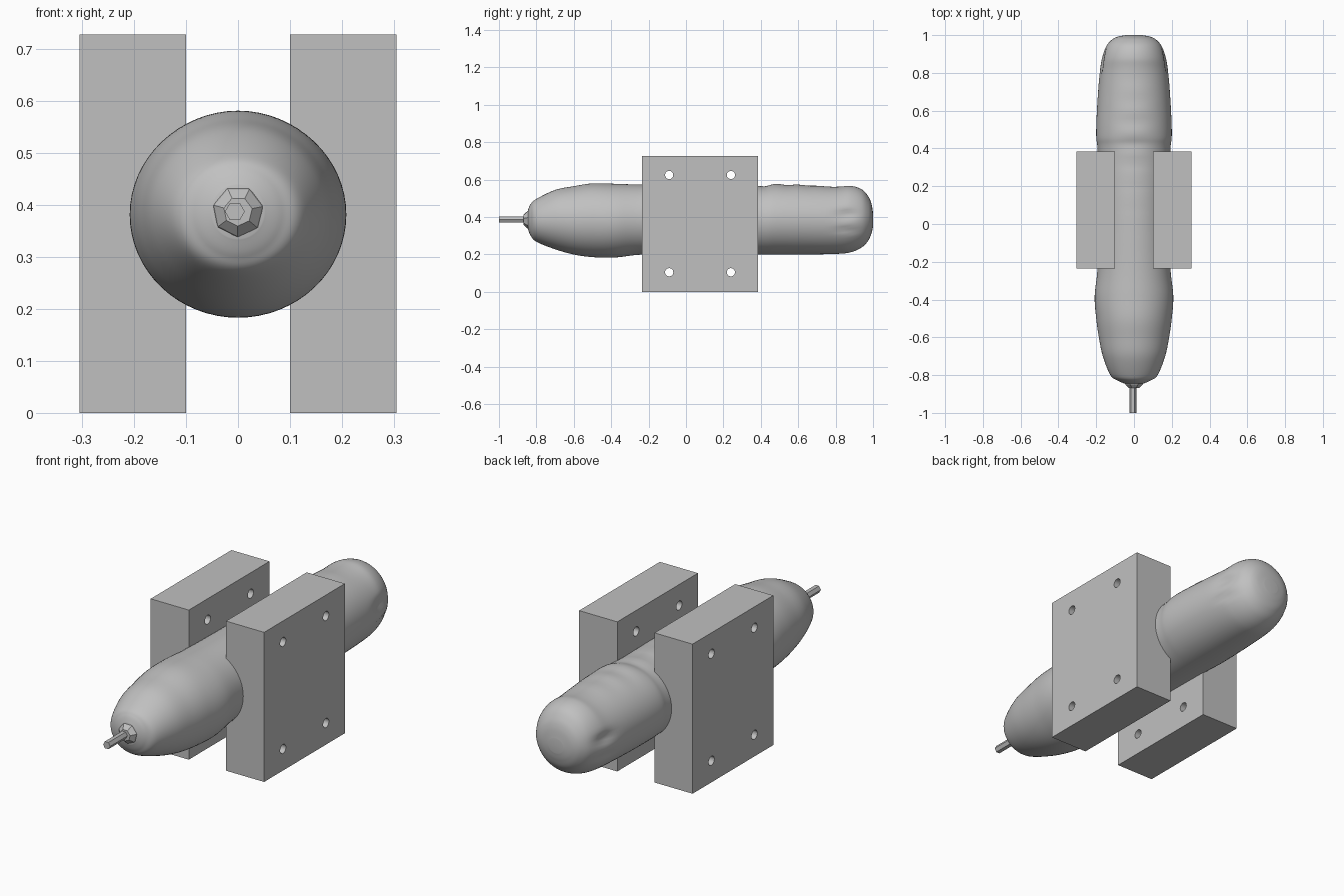
import bpy, bmesh, math
from mathutils import Matrix, Vector

cube = bpy.data.objects.get("Cube")
if cube:
    bpy.data.objects.remove(cube, do_unlink=True)

GREY = bpy.data.materials.new("plain grey")
GREY.use_nodes = True
GREY.diffuse_color = (0.53, 0.53, 0.53, 1)
GREY.node_tree.nodes["Principled BSDF"].inputs["Base Color"].default_value = GREY.diffuse_color


def make_object(name, bm, smooth_angle=None):
    bmesh.ops.recalc_face_normals(bm, faces=bm.faces)
    mesh = bpy.data.meshes.new(name)
    bm.to_mesh(mesh)
    bm.free()
    mesh.materials.append(GREY)
    obj = bpy.data.objects.new(name, mesh)
    bpy.context.collection.objects.link(obj)
    bpy.ops.object.select_all(action="DESELECT")
    obj.select_set(True)
    bpy.context.view_layer.objects.active = obj
    if smooth_angle:
        bpy.ops.object.shade_smooth_by_angle(angle=math.radians(smooth_angle))
    return obj


def loft(rings):
    """Skin a list of closed rings and cap both ends."""
    bm = bmesh.new()
    loops = [[bm.verts.new(p) for p in ring] for ring in rings]
    count = len(loops[0])
    for a, b in zip(loops, loops[1:]):
        for i in range(count):
            j = (i + 1) % count
            bm.faces.new((a[i], a[j], b[j], b[i]))
    bm.faces.new(loops[0])
    bm.faces.new(loops[-1])
    return bm


def catmull(a, b, c, d, t):
    return 0.5 * (2 * b + (c - a) * t + (2 * a - 5 * b + 4 * c - d) * t * t
                  + (3 * b - a - 3 * c + d) * t ** 3)


def bump(value, centre, width):
    return math.exp(-((value - centre) / width) ** 2)


# Long rounded body: station y, half width, bottom z, top z
STATIONS = [Vector(s) for s in (
    (-0.845, 0.05, 0.335, 0.438), (-0.83, 0.085, 0.30, 0.47),
    (-0.80, 0.125, 0.268, 0.497), (-0.70, 0.165, 0.228, 0.545),
    (-0.60, 0.186, 0.20, 0.565), (-0.50, 0.20, 0.186, 0.58),
    (-0.38, 0.208, 0.184, 0.578), (-0.22, 0.192, 0.20, 0.573),
    (0.10, 0.185, 0.20, 0.57), (0.38, 0.192, 0.20, 0.565),
    (0.47, 0.20, 0.20, 0.574), (0.62, 0.195, 0.20, 0.571),
    (0.80, 0.182, 0.203, 0.562), (0.88, 0.17, 0.212, 0.567),
    (0.94, 0.148, 0.238, 0.548), (0.975, 0.118, 0.275, 0.51),
    (0.992, 0.085, 0.315, 0.47), (1.0, 0.04, 0.35, 0.42))]
SIDES, STEPS = 64, 8


def body_ring(y, half_width, low, high):
    ring = []
    middle, half_height = (low + high) / 2, (high - low) / 2
    for i in range(SIDES):
        a = math.tau * i / SIDES
        x, z = half_width * math.cos(a), middle + half_height * math.sin(a)
        # soft pinched hollows on both flanks near the rounded end
        dent = bump(y, 0.86, 0.06) * (bump(z, 0.415, 0.025) + 0.5 * bump(z, 0.33, 0.012))
        x *= 1 - 0.09 * dent
        # faint ripples along the upper ridge
        z += 0.003 * math.sin(y * 55) * max(0, math.sin(a)) ** 8 * bump(y, 0.4, 0.3)
        ring.append((x, y, z))
    return ring


samples = []
last = len(STATIONS) - 1
for k in range(last):
    quad = [STATIONS[min(max(k + o, 0), last)] for o in (-1, 0, 1, 2)]
    samples += [catmull(*quad, s / STEPS) for s in range(STEPS)]
samples.append(STATIONS[last])
make_object("body", loft([body_ring(*s) for s in samples]), 50)


def disc(y, radius, sides, x=0.0, z=0.387, turn=0.0):
    return [(x + radius * math.cos(turn + math.tau * i / sides), y,
             z + radius * math.sin(turn + math.tau * i / sides)) for i in range(sides)]


# Faceted collar and thin six-sided stem on the front tip
make_object("collar", loft([disc(-0.82, 0.058, 7, turn=0.3), disc(-0.85, 0.047, 7, turn=0.2),
                            disc(-0.868, 0.028, 7, turn=0.2)]))
make_object("stem", loft([disc(-1.0, 0.019, 6, x=-0.006), disc(-0.8, 0.019, 6, x=-0.006)]))


# Two side blocks, each drilled by four bolt holes
def box(low, high):
    bm = bmesh.new()
    low, high = Vector(low), Vector(high)
    bmesh.ops.create_cube(bm, size=1)
    bmesh.ops.scale(bm, vec=high - low, verts=bm.verts)
    bmesh.ops.translate(bm, vec=(low + high) / 2, verts=bm.verts)
    return bm


def bolt_holes():
    bm = bmesh.new()
    for y in (-0.09, 0.24):
        for z in (0.105, 0.625):
            place = Matrix.Translation((0, y, z)) @ Matrix.Rotation(math.pi / 2, 4, "Y")
            bmesh.ops.create_cone(bm, cap_ends=True, segments=24, radius1=0.022,
                                  radius2=0.022, depth=1, matrix=place)
    return make_object("hole_cutter", bm)


cutter = bolt_holes()
cutter.hide_render = True
for name, inner, outer in (("left_block", 0.1, 0.305), ("right_block", -0.305, -0.1)):
    block = make_object(name, box((inner, -0.235, 0), (outer, 0.385, 0.727)))
    drill = block.modifiers.new("bolt holes", "BOOLEAN")
    drill.operation = "DIFFERENCE"
    drill.solver = "EXACT"
    drill.object = cutter
    bpy.ops.object.modifier_apply(modifier=drill.name)
    bpy.ops.object.shade_smooth_by_angle(angle=math.radians(30))
bpy.data.objects.remove(cutter, do_unlink=True)
